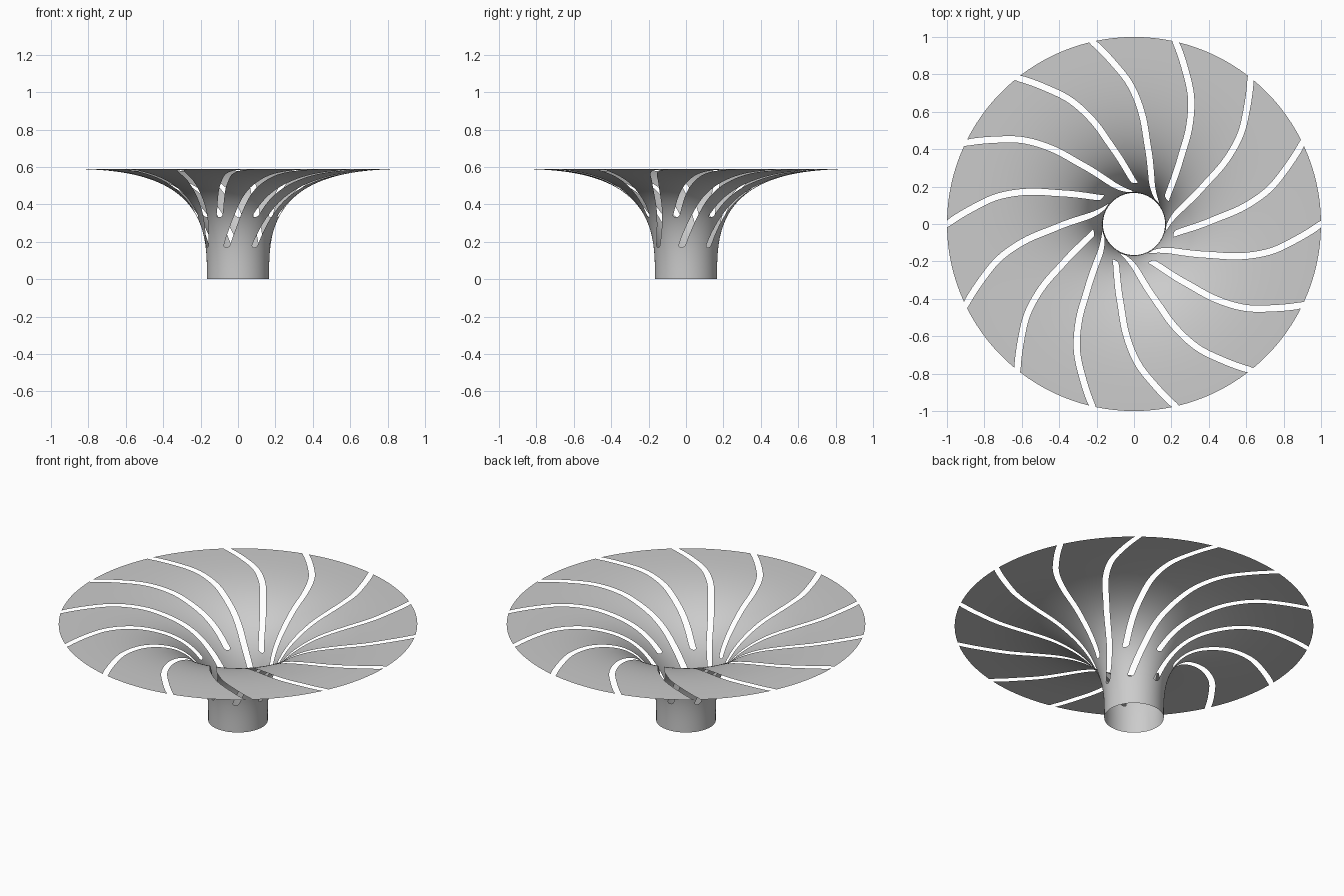
import bpy
import bmesh
from math import sin, cos, pi, radians, sqrt

cube = bpy.data.objects.get("Cube")
if cube:
    bpy.data.objects.remove(cube)

NECK, HEIGHT = 0.166, 0.59
SLOTS = 14
SLOT_WIDTH = 0.034
STEPS = 8                       # faces across each blade
TIPS = (0.342, 0.55)            # inner ends of long and short slots
# Sweep of the slots in degrees against distance along the profile (r + z)
SWEEP = [(0.34, 60), (0.49, 45), (0.635, 35), (0.935, 23),
         (1.156, 17), (1.324, 11.5), (1.459, 5.5), (1.59, 0)]


def flare(q):
    """Radius and height where r + z equals q on the trumpet curve."""
    lo, hi = 0, pi / 2
    for _ in range(50):
        t = (lo + hi) / 2
        r = 1 - (1 - NECK) * cos(t) ** (2 / 3)
        z = HEIGHT * sin(t) ** (2 / 3)
        lo, hi = (t, hi) if r + z < q else (lo, t)
    return r, z


def tangent(i):
    a, b = SWEEP[max(i - 1, 0)], SWEEP[min(i + 1, len(SWEEP) - 1)]
    return (b[1] - a[1]) / (b[0] - a[0])


def sweep(q):
    """Smooth interpolation of the slot sweep, in radians."""
    q = min(max(q, SWEEP[0][0]), SWEEP[-1][0])
    i = max(k for k in range(len(SWEEP) - 1) if SWEEP[k][0] <= q)
    (q0, a), (q1, b) = SWEEP[i], SWEEP[i + 1]
    h = q1 - q0
    t = (q - q0) / h
    u = 1 - t
    return -radians(a * u * u * (1 + 2 * t) + b * t * t * (1 + 2 * u)
                    + h * t * u * (u * tangent(i) - t * tangent(i + 1)))


def half_angle(q, r, tip):
    """Half the slot's angular width, with a rounded inner end."""
    d = q - tip
    if d <= 0:
        return 0
    slope = r * (sweep(q + 0.005) - sweep(q - 0.005)) / 0.01
    w = SLOT_WIDTH / 2
    if d < w:
        w *= sqrt(1 - (1 - d / w) ** 2)
    return w * sqrt(1 + min(slope * slope, 0.5)) / r


# Rows along the profile, with extra rows around the slot ends
rows = [NECK + (1 + HEIGHT - NECK) * i / 80 for i in range(81)]
for tip in TIPS:
    rows = [q for q in rows if not tip - 0.003 < q < tip + 0.02]
    rows += [tip + SLOT_WIDTH / 2 * k for k in (0, 0.06, 0.2, 0.45, 0.7, 1)]
rows.sort()

# Curved blades between the slots, joined below the slot ends
bm = bmesh.new()
pitch = 2 * pi / SLOTS
for n in range(SLOTS):
    previous = None
    for q in rows:
        r, z = flare(q)
        start = n * pitch + half_angle(q, r, TIPS[n % 2])
        end = (n + 1) * pitch - half_angle(q, r, TIPS[(n + 1) % 2])
        row = []
        for k in range(STEPS + 1):
            a = start + (end - start) * k / STEPS + sweep(q)
            row.append(bm.verts.new((r * cos(a), r * sin(a), z)))
        if previous:
            for k in range(STEPS):
                bm.faces.new((previous[k + 1], previous[k], row[k], row[k + 1]))
        previous = row
bmesh.ops.remove_doubles(bm, verts=bm.verts, dist=0.00002)

mesh = bpy.data.meshes.new("slotted_flare")
bm.to_mesh(mesh)
bm.free()
flare_object = bpy.data.objects.new("slotted_flare", mesh)
bpy.context.collection.objects.link(flare_object)

# Plain grey finish
grey = bpy.data.materials.new("light_grey")
grey.use_nodes = True
colour = (0.6, 0.6, 0.6, 1)
grey.diffuse_color = colour
grey.node_tree.nodes["Principled BSDF"].inputs["Base Color"].default_value = colour
mesh.materials.append(grey)

bpy.context.view_layer.objects.active = flare_object
flare_object.select_set(True)
bpy.ops.object.shade_smooth_by_angle(angle=radians(40))
